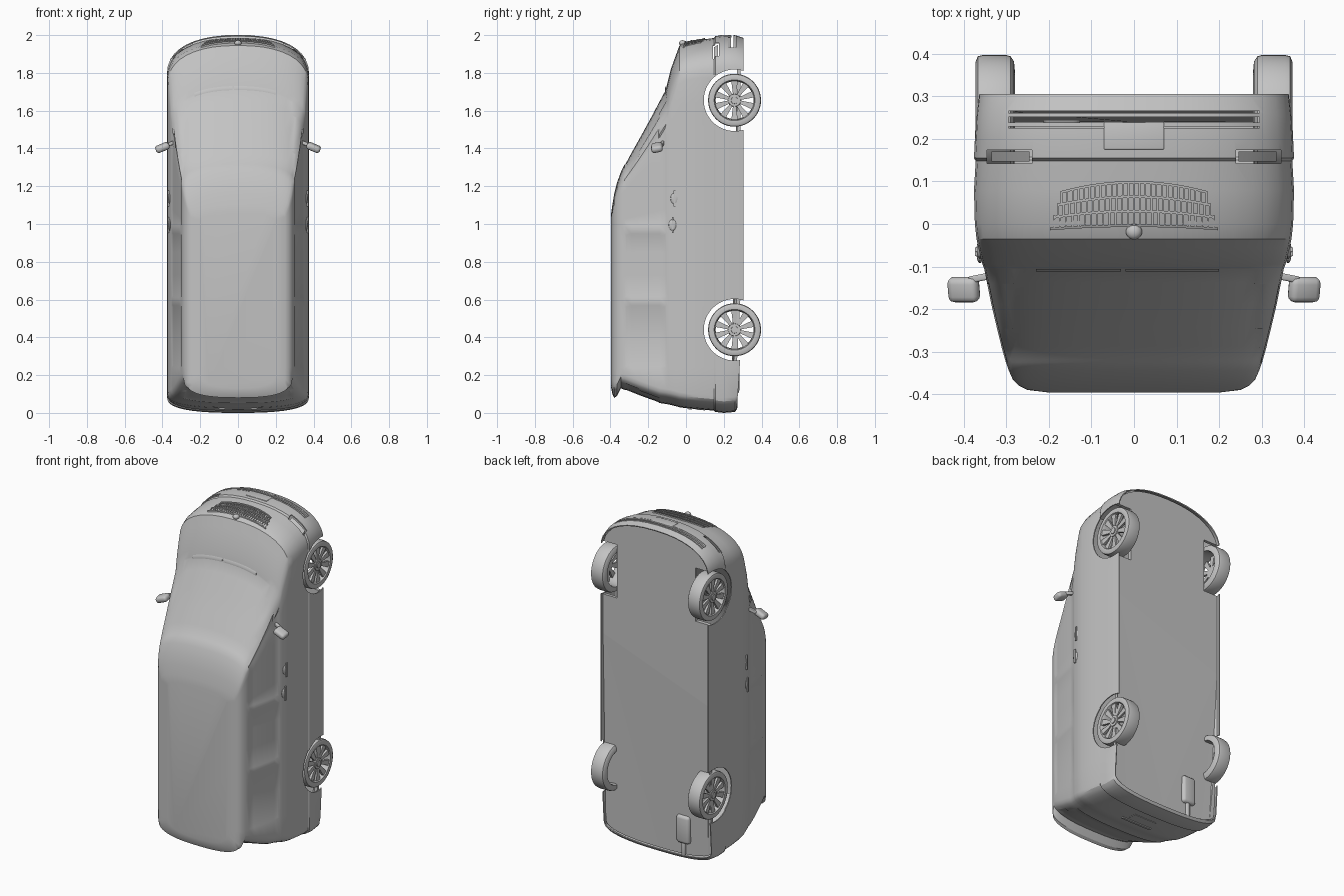
import bpy, bmesh, math
from mathutils import Matrix, Vector

if "Cube" in bpy.data.objects:
    bpy.data.objects.remove(bpy.data.objects["Cube"], do_unlink=True)

paint = bpy.data.materials.new("silver_grey")
paint.use_nodes = True
paint.diffuse_color = (0.55, 0.55, 0.55, 1)
paint.node_tree.nodes["Principled BSDF"].inputs["Base Color"].default_value = (0.55, 0.55, 0.55, 1)


def make(name, bm, smooth=30):
    me = bpy.data.meshes.new(name)
    bm.to_mesh(me)
    bm.free()
    me.materials.append(paint)
    ob = bpy.data.objects.new(name, me)
    bpy.context.collection.objects.link(ob)
    if smooth:
        shade(ob, smooth)
    return ob


def activate(ob):
    bpy.ops.object.select_all(action='DESELECT')
    ob.select_set(True)
    bpy.context.view_layer.objects.active = ob


def shade(ob, angle):
    activate(ob)
    bpy.ops.object.shade_smooth_by_angle(angle=math.radians(angle))


def box(name, lo, hi, bevel=0, smooth=30):
    lo, hi = Vector(lo), Vector(hi)
    bm = bmesh.new()
    bmesh.ops.create_cube(bm, size=1, matrix=Matrix.Translation((lo + hi) / 2) @ Matrix.Diagonal((*(hi - lo), 1)))
    if bevel:
        bmesh.ops.bevel(bm, geom=bm.edges[:], offset=bevel, segments=3, affect='EDGES', profile=0.5)
    return make(name, bm, smooth)


def subtract(ob, cutters):
    activate(ob)
    for c in cutters:
        m = ob.modifiers.new("cut", 'BOOLEAN')
        m.operation, m.solver, m.object = 'DIFFERENCE', 'EXACT', c
        bpy.ops.object.modifier_apply(modifier=m.name)
        bpy.data.objects.remove(c, do_unlink=True)


# Plan slices from sill to roof: y, rear z, front z, half width, nose depth
LEVELS = [
    (.305, .02, 1.985, .366, .2), (.26, .005, 2.0, .371, .2), (.2, 0, 2.0, .374, .2),
    (.155, .005, 1.995, .376, .2), (.148, .012, 1.985, .372, .2), (.08, .018, 1.975, .376, .2),
    (0, .025, 1.962, .374, .2), (-.035, .03, 1.945, .37, .2), (-.055, .036, 1.89, .366, .2),
    (-.08, .042, 1.82, .36, .2), (-.095, .045, 1.76, .356, .2), (-.105, .047, 1.72, .352, .19),
    (-.14, .052, 1.655, .345, .18), (-.19, .07, 1.56, .335, .16), (-.245, .09, 1.46, .322, .14),
    (-.29, .108, 1.38, .311, .12), (-.325, .122, 1.315, .301, .1), (-.345, .13, 1.275, .294, .09),
    (-.365, .09, 1.22, .285, .08), (-.38, .08, 1.16, .27, .07), (-.39, .1, 1.1, .25, .06),
    (-.396, .13, 1.06, .2, .04)]
REAR_DEPTH, NOSE_N, TAIL_N, STEPS = .08, 2.3, 2.6, 10
PILLARS = [.24, .42, .57, .61, .73, .85, .95, .99]


def half_outline(zr, zf, w, df):
    """Points (x, z) from rear centre round the +x side to the front centre."""
    pts = []
    for i in range(STEPS + 1):
        a = math.pi / 2 * i / STEPS
        pts.append((w * math.sin(a) ** (2 / TAIL_N), zr + REAR_DEPTH * (1 - max(0, math.cos(a)) ** (2 / TAIL_N))))
    pts += [(w, z) for z in PILLARS]
    last = PILLARS[-1]
    pts += [(w, last + (zf - df - last) * k / 6) for k in range(1, 6)]
    for i in range(STEPS + 1):
        a = math.pi / 2 * i / STEPS
        pts.append((w * max(0, math.cos(a)) ** (2 / NOSE_N), zf - df + df * math.sin(a) ** (2 / NOSE_N)))
    return pts


def slice_loop(y, zr, zf, w, df):
    half = half_outline(zr, zf, w, df)
    ring = half + [(-x, z) for x, z in half[-2:0:-1]]
    # the sill rises towards the tail
    return [(x, min(y, .268 + .04 * min(1, max(0, z / .6))), z) for x, z in ring]


def end_z(x, y, front=True):
    """Height of the nose or tail surface at x, y."""
    for a, b in zip(LEVELS, LEVELS[1:]):
        if b[0] <= y <= a[0]:
            t = (a[0] - y) / (a[0] - b[0])
            _, zr, zf, w, df = [p + (q - p) * t for p, q in zip(a, b)]
            n, d = (NOSE_N, df) if front else (TAIL_N, REAR_DEPTH)
            drop = d * (1 - (1 - min(1, abs(x) / w) ** n) ** (1 / n))
            return zf - drop if front else zr + drop


def strip(name, x0, x1, y0, y1, raise_by=.005, depth=.008, front=True, bow=0, bm=None):
    """Bar that follows the nose or tail surface."""
    own = bm is None
    bm = bm or bmesh.new()
    n = max(1, round(abs(x1 - x0) / .025))
    s = 1 if front else -1
    rings = []
    for i in range(n + 1):
        x = x0 + (x1 - x0) * i / n
        ya, yb = y0 - bow * x * x, y1 - bow * x * x
        za, zb = end_z(x, ya, front) + s * raise_by, end_z(x, yb, front) + s * raise_by
        rings.append([bm.verts.new(p) for p in
                      ((x, ya, za), (x, yb, zb), (x, yb, zb - s * depth), (x, ya, za - s * depth))])
    for a, b in zip(rings, rings[1:]):
        for k in range(4):
            bm.faces.new((a[k], a[k - 1], b[k - 1], b[k]))
    bm.faces.new(rings[0])
    bm.faces.new(rings[-1][::-1])
    if own:
        bmesh.ops.recalc_face_normals(bm, faces=bm.faces[:])
        return make(name, bm)


# Body shell
bm = bmesh.new()
rings = [[bm.verts.new(p) for p in slice_loop(*lv)] for lv in LEVELS]
for a, b in zip(rings, rings[1:]):
    for k in range(len(a)):
        bm.faces.new((a[k - 1], a[k], b[k], b[k - 1]))
roof = bm.faces.new(rings[-1])
bmesh.ops.recalc_face_normals(bm, faces=bm.faces[:])
bm.normal_update()
if roof.normal.y > 0:
    bmesh.ops.reverse_faces(bm, faces=bm.faces[:])
    bm.normal_update()

# Inset windows, chosen by position and direction
spans = [(.24, .57), (.61, .95), (.99, 1.5)]
groups = {}
for f in bm.faces:
    c, n = f.calc_center_median(), f.normal
    if -.325 < c.y < -.105:
        if abs(n.x) > .8:
            for k, (lo, hi) in enumerate(spans):
                if lo < c.z < hi:
                    groups.setdefault((n.x > 0, k), []).append(f)
        elif n.z > .2 and abs(c.x) < .3:
            groups.setdefault("windscreen", []).append(f)
        elif n.z < -.5 and abs(c.x) < .28 and c.y < -.14:
            groups.setdefault("rear", []).append(f)
for faces in groups.values():
    bmesh.ops.inset_region(bm, faces=faces, thickness=.008, depth=-.003, use_even_offset=True)
body = make("body_shell", bm, 0)
activate(body)
m = body.modifiers.new("wall", 'SOLIDIFY')
m.thickness, m.offset = .006, -1
bpy.ops.object.modifier_apply(modifier=m.name)

# Wheel arches, air intake and lamp recesses
AXLES, WHEEL_Y = (.44, 1.655), .257
cutters = []
for z in AXLES:
    bm = bmesh.new()
    bmesh.ops.create_cone(bm, cap_ends=True, segments=48, radius1=.163, radius2=.163, depth=1,
                          matrix=Matrix.Translation((0, WHEEL_Y, z)) @ Matrix.Rotation(math.pi / 2, 4, 'Y'))
    cutters.append(make("arch_cutter", bm, 0))
cutters.append(box("intake_cutter", (-.295, .226, 1.86), (.295, .266, 2.1), 0, 0))
for s in (1, -1):
    xs = sorted((s * .24, s * .345))
    cutters.append(box("lamp_cutter", (xs[0], .142, 1.84), (xs[1], .174, 2.1), 0, 0))
for c in cutters:
    c.hide_render = True
subtract(body, cutters)
shade(body, 28)

# Floor with wheel notches
bm = bmesh.new()
loop = slice_loop(.288, .02, 1.985, .36, .2)
lower = [bm.verts.new((x, min(y, .256 + z * .053), .006 + z * .994)) for x, y, z in loop]
upper = [bm.verts.new(v.co - Vector((0, .018, 0))) for v in lower]
for k in range(len(lower)):
    bm.faces.new((lower[k - 1], lower[k], upper[k], upper[k - 1]))
bmesh.ops.triangulate(bm, faces=[bm.faces.new(lower), bm.faces.new(upper[::-1])])
bmesh.ops.recalc_face_normals(bm, faces=bm.faces[:])
floor = make("floor", bm, 0)
notches = []
for z in AXLES:
    for s in (1, -1):
        xs = sorted((s * .265, s * .5))
        notches.append(box("notch_cutter", (xs[0], 0, z - .163), (xs[1], .5, z + .163), 0, 0))
subtract(floor, notches)

# Wheels: lathed tyre, ten spokes and hub
TYRE = [(0, .104), (.002, .125), (.01, .137), (.02, .14), (.075, .14), (.087, .137),
        (.092, .125), (.09, .108), (.082, .103), (.01, .1)]
for z in AXLES:
    for s in (1, -1):
        bm = bmesh.new()
        prof = [bm.verts.new((s * (.28 + x), 0, r)) for x, r in TYRE]
        edges = [bm.edges.new((prof[k - 1], prof[k])) for k in range(len(prof))]
        bmesh.ops.spin(bm, geom=prof + edges, cent=(0, 0, 0), axis=(1, 0, 0), angle=math.tau, steps=48)
        bmesh.ops.remove_doubles(bm, verts=bm.verts[:], dist=.0005)
        for k in range(10):
            turn = Matrix.Rotation(math.tau * k / 10, 4, 'X')
            spoke = bmesh.ops.create_cube(bm, size=1)["verts"]
            for v in spoke:
                outer = v.co.z > 0
                v.co = turn @ Vector((s * (.352 + v.co.x * .014 + .006 * outer),
                                      v.co.y * (.034 if outer else .014), .103 if outer else .02))
        for r, x, d in ((.036, .354, .022), (.02, .362, .016)):
            bmesh.ops.create_cone(bm, cap_ends=True, segments=24, radius1=r, radius2=r * .9, depth=d,
                                  matrix=Matrix.Translation((s * x, 0, 0)) @ Matrix.Rotation(s * math.pi / 2, 4, 'Y'))
        bmesh.ops.recalc_face_normals(bm, faces=bm.faces[:])
        bmesh.ops.translate(bm, verts=bm.verts[:], vec=(0, WHEEL_Y, z))
        make(("front" if z > 1 else "rear") + ("_left" if s > 0 else "_right") + "_wheel", bm)

# Mirrors, door handles and lamps
for s in (1, -1):
    side = "left" if s > 0 else "right"
    mirror = box(side + "_mirror", (-.038, -.03, -.018), (.038, .03, .018), .015)
    mirror.location = (s * .4, -.154, 1.405)
    mirror.rotation_euler = (.2, s * .4, 0)
    stalk = box(side + "_mirror_stalk", (-.028, -.008, -.01), (.028, .008, .01), .004)
    stalk.location = (s * .36, -.126, 1.425)
    stalk.rotation_euler = (0, s * .3, s * -.2)
    for name, y, z in (("front", -.06, 1.135), ("rear", -.07, .995)):
        bm = bmesh.new()
        place = Matrix.Translation((s * .362, y, z))
        bmesh.ops.create_uvsphere(bm, u_segments=20, v_segments=10, radius=1,
                                  matrix=place @ Matrix.Diagonal((.008, .022, .03, 1)))
        bmesh.ops.create_cube(bm, size=1, matrix=Matrix.Translation((s * .37, y, z)) @ Matrix.Diagonal((.008, .01, .085, 1)))
        make(f"{side}_{name}_handle", bm)
    strip(side + "_fog_lamp", s * .245, s * .335, .147, .17, -.012, .012)

# Nose: intake bars, plate, grille and round boss
for k, y in enumerate((.234, .256)):
    strip(f"intake_bar_{k + 1}", -.295, .295, y - .005, y + .005, 0, .02)
box("front_plate", (-.071, .175, 1.985), (.071, .24, 2.0), .003)
bm = bmesh.new()
for k in range(4):
    y = .098 - k * .034
    w = .17 + k * .009
    strip("", -w, w, y - .003, y + .003, .007, .012, bow=.8 - .2 * k, bm=bm)
for row in range(3):
    y, w = .098 - row * .034, .17 + row * .009
    for i in range(-13, 14):
        x = w * i / 13
        dip = (.7 - .2 * row) * x * x
        strip("", x - .0022, x + .0022, y - dip - .034, y - dip, .005, .01, bm=bm)
bmesh.ops.recalc_face_normals(bm, faces=bm.faces[:])
make("grille", bm)
bm = bmesh.new()
bmesh.ops.create_uvsphere(bm, u_segments=20, v_segments=10, radius=.019,
                          matrix=Matrix.Translation((0, -.018, 1.958)) @ Matrix.Diagonal((1, 1, .8, 1)))
make("nose_boss", bm)

# Wipers and tail parts
strip("left_wiper", -.02, .2, -.112, -.106, .012, .01)
strip("right_wiper", -.23, -.03, -.112, -.106, .012, .01)
strip("tail_plate", -.075, .075, .05, .1, .003, .006, front=False)
strip("tailgate_handle", -.1, .1, .012, .028, .006, .01, front=False)

# Exhaust
box("muffler", (-.215, .23, .1), (-.125, .282, .27), .018)
box("tail_pipe", (-.18, .25, .02), (-.155, .272, .12), .008)
